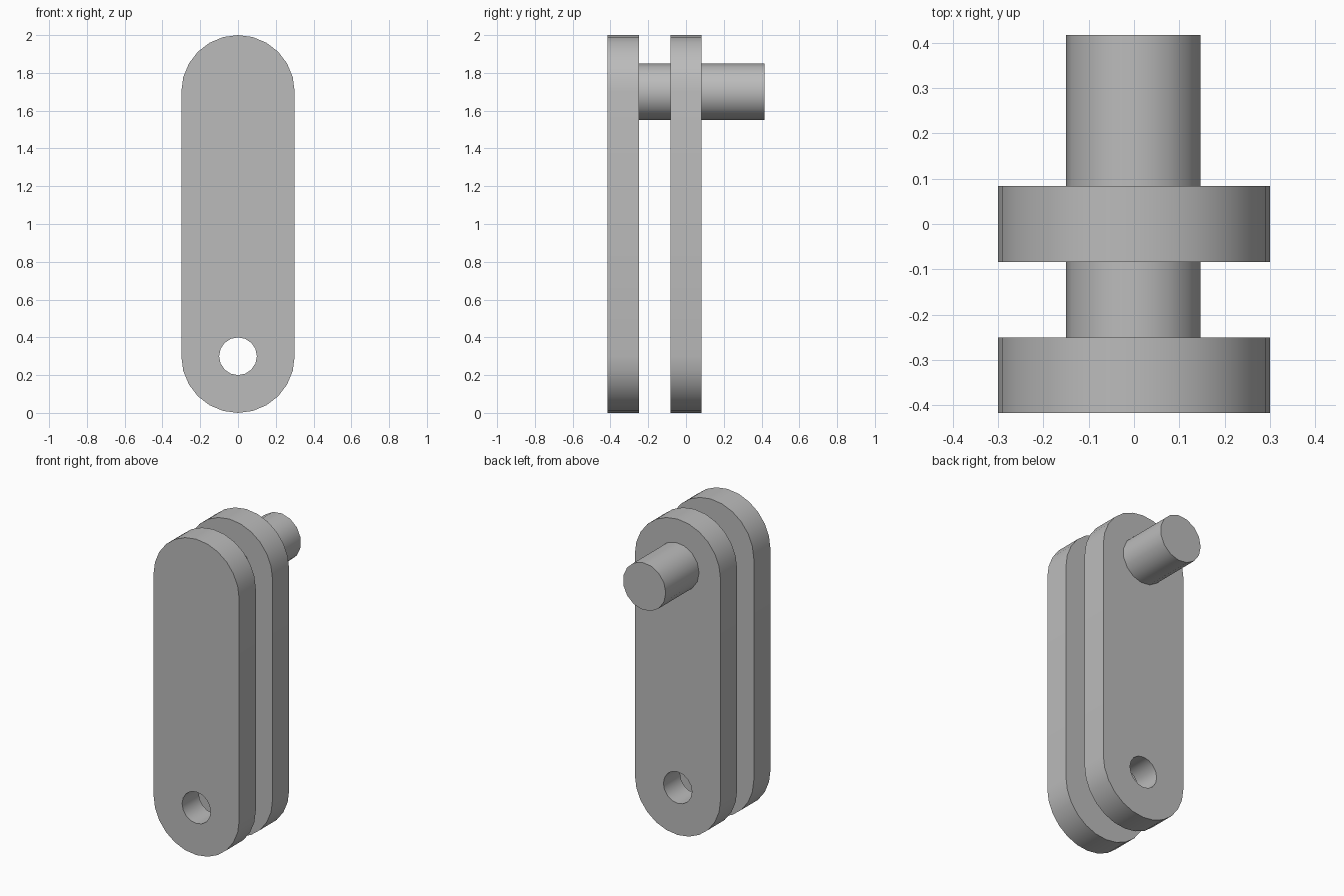
import bpy, bmesh
from math import sin, cos, pi, radians

if "Cube" in bpy.data.objects:
    bpy.data.objects.remove(bpy.data.objects["Cube"], do_unlink=True)

LOW, HIGH = 0.3, 1.7      # heights of the hole and the pin
PLATE_R, PIN_R, HOLE_R = 0.3, 0.15, 0.1
THICK = 1 / 6             # plate thickness, also the gap between plates

grey = bpy.data.materials.new("plain grey")
grey.use_nodes = True
colour = (0.5, 0.5, 0.5, 1)
grey.diffuse_color = colour
grey.node_tree.nodes["Principled BSDF"].inputs["Base Color"].default_value = colour


def arc(radius, z, start, sweep, steps, closed=False):
    count = steps if closed else steps + 1
    angles = [start + sweep * i / steps for i in range(count)]
    return [(radius * cos(a), z + radius * sin(a)) for a in angles]


def extruded(name, loops, y0, y1):
    """Fill the first loop, minus any inner loops, and extrude it along y."""
    bm = bmesh.new()
    edges = []
    for loop in loops:
        verts = [bm.verts.new((x, y0, z)) for x, z in loop]
        edges += [bm.edges.new((v, verts[i - 1])) for i, v in enumerate(verts)]
    bmesh.ops.triangle_fill(bm, edges=edges, use_beauty=True, use_dissolve=False)
    result = bmesh.ops.extrude_face_region(bm, geom=bm.faces[:], use_keep_orig=True)
    moved = [g for g in result["geom"] if isinstance(g, bmesh.types.BMVert)]
    bmesh.ops.translate(bm, verts=moved, vec=(0, y1 - y0, 0))
    bmesh.ops.recalc_face_normals(bm, faces=bm.faces[:])
    # Merge the flat triangles of each cap
    bmesh.ops.dissolve_limit(bm, angle_limit=radians(1), verts=bm.verts[:], edges=bm.edges[:])
    mesh = bpy.data.meshes.new(name)
    bm.to_mesh(mesh)
    bm.free()
    mesh.materials.append(grey)
    obj = bpy.data.objects.new(name, mesh)
    bpy.context.collection.objects.link(obj)
    bpy.ops.object.select_all(action='DESELECT')
    obj.select_set(True)
    bpy.context.view_layer.objects.active = obj
    bpy.ops.object.shade_smooth_by_angle(angle=radians(30))


# Two round-ended link plates, each with a hole near the bottom
outline = arc(PLATE_R, HIGH, 0, pi, 12) + arc(PLATE_R, LOW, pi, pi, 12)
hole = arc(HOLE_R, LOW, pi, 2 * pi, 16, closed=True)
for name, y in (("front_plate", -2.5 * THICK), ("rear_plate", -0.5 * THICK)):
    extruded(name, [outline, hole], y, y + THICK)

# Pins behind each plate near the top
pin = arc(PIN_R, HIGH, pi, 2 * pi, 15, closed=True)
extruded("front_pin", [pin], -1.5 * THICK, -0.5 * THICK)
extruded("rear_pin", [pin], 0.5 * THICK, 2.5 * THICK)
